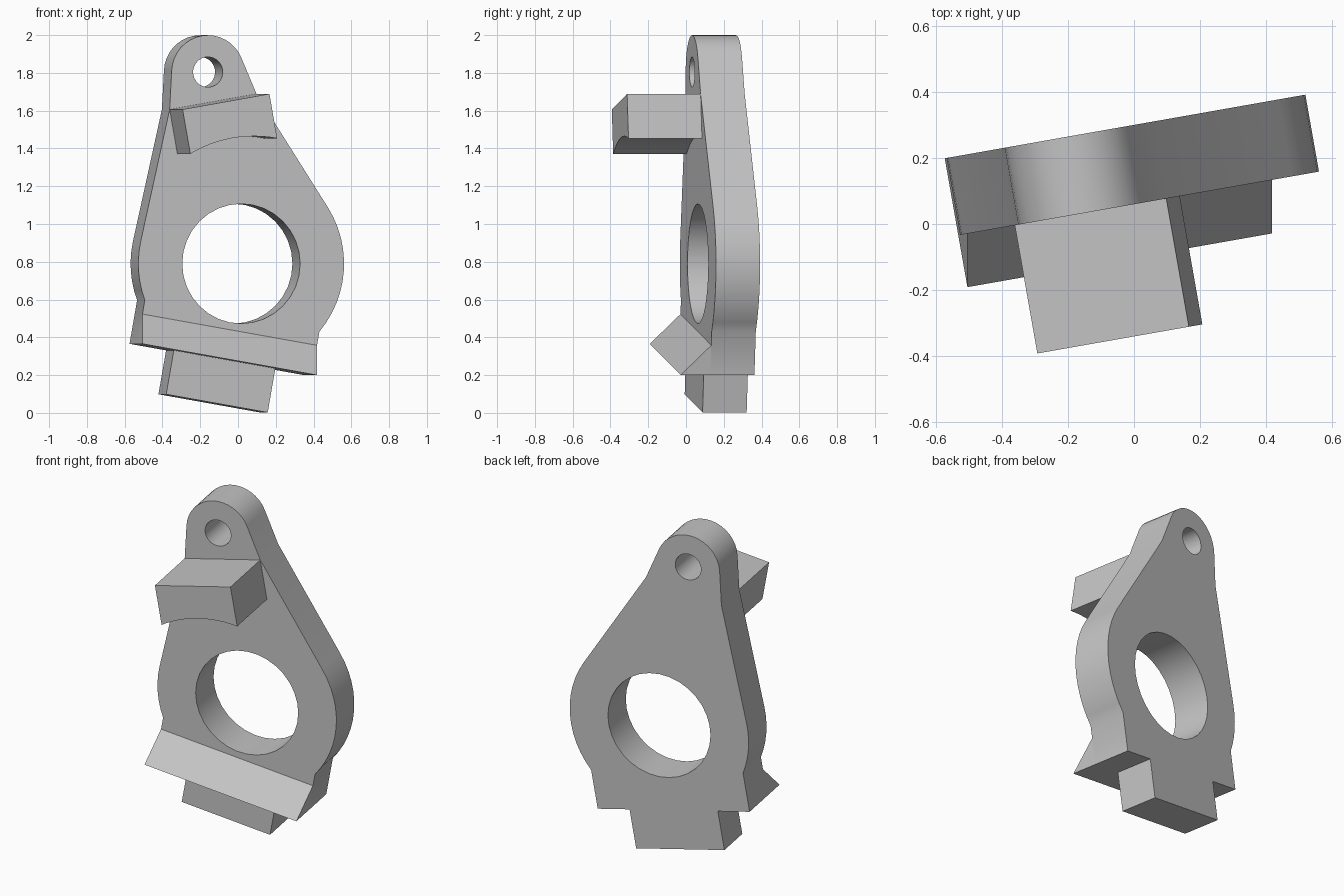
import bpy, bmesh
from math import radians, cos, sin, acos, atan2, hypot, pi, sqrt
from mathutils import Matrix, Vector

if "Cube" in bpy.data.objects:
    bpy.data.objects.remove(bpy.data.objects["Cube"])

TILT = radians(10)
BIG_R, BIG_HOLE = 0.553, 0.317
EYE_Y, EYE_R, EYE_HOLE = 1.03, 0.195, 0.08
THICK = 0.237

grey = bpy.data.materials.new("plain grey")
grey.use_nodes = True
colour = (0.55, 0.55, 0.55, 1)
grey.diffuse_color = colour
grey.node_tree.nodes["Principled BSDF"].inputs["Base Color"].default_value = colour

# Plate frame: x across, y up, z out of the front face
plate_frame = (Matrix.Translation((0.017, 0.063, 0.79))
               @ Matrix.Rotation(TILT, 4, 'Z') @ Matrix.Rotation(pi / 2, 4, 'X'))
upper_frame = Matrix.Rotation(TILT, 4, 'Z')
lower_frame = Matrix.Rotation(-TILT, 4, 'Z')


def turn(frame, pts):
    return [(frame @ Vector((x, y, 0))).to_2d() for x, y in pts]


def arc(r, a, b, n, cy=0.0):
    return [(r * cos(a + (b - a) * i / n), cy + r * sin(a + (b - a) * i / n))
            for i in range(n + 1)]


def circle(r, n, cy=0.0):
    return arc(r, 0, 2 * pi, n, cy)[:-1]


def solid(name, loops, frame, z0, z1):
    """Extrude a filled outline with holes from z0 to z1."""
    curve = bpy.data.curves.new(name, 'CURVE')
    curve.dimensions = '2D'
    curve.fill_mode = 'BOTH'
    curve.extrude = (z1 - z0) / 2
    for loop in loops:
        spline = curve.splines.new('POLY')
        spline.points.add(len(loop) - 1)
        for point, (x, y) in zip(spline.points, loop):
            point.co = (x, y, 0, 1)
        spline.use_cyclic_u = True
    temp = bpy.data.objects.new(name + "_outline", curve)
    bpy.context.collection.objects.link(temp)
    bpy.context.view_layer.update()
    graph = bpy.context.evaluated_depsgraph_get()
    mesh = bpy.data.meshes.new_from_object(temp.evaluated_get(graph))
    bpy.data.objects.remove(temp)
    bm = bmesh.new()
    bm.from_mesh(mesh)
    bmesh.ops.remove_doubles(bm, verts=bm.verts, dist=1e-4)
    bmesh.ops.translate(bm, verts=bm.verts, vec=(0, 0, (z0 + z1) / 2))
    bmesh.ops.transform(bm, matrix=frame, verts=bm.verts)
    bmesh.ops.recalc_face_normals(bm, faces=bm.faces)
    bm.to_mesh(mesh)
    bm.free()
    mesh.materials.clear()
    mesh.materials.append(grey)
    obj = bpy.data.objects.new(name, mesh)
    bpy.context.collection.objects.link(obj)
    bpy.ops.object.select_all(action='DESELECT')
    obj.select_set(True)
    bpy.context.view_layer.objects.active = obj
    bpy.ops.object.shade_smooth_by_angle(angle=radians(30))
    return obj


# Plate outline: tangents run from the shoulder points to both rounds
sx, sy = 0.237, 0.871
big_a = atan2(sy, sx) - acos(BIG_R / hypot(sx, sy))
eye_a = atan2(sy - EYE_Y, sx) + acos(EYE_R / hypot(sx, sy - EYE_Y))
foot_x, foot_y, toe_x, toe_y = 0.4765, -0.515, 0.277, -0.751
low_a = atan2(-sqrt(BIG_R ** 2 - foot_x ** 2), foot_x)

right_foot = [(toe_x, toe_y), (toe_x, foot_y), (foot_x, foot_y)]
left_foot = [(-x, y) for x, y in reversed(right_foot)]
outline = (turn(lower_frame, right_foot)
           + arc(BIG_R, low_a - TILT, big_a + TILT, 12)
           + turn(upper_frame, [(sx, sy)] + arc(EYE_R, eye_a, pi - eye_a, 16, EYE_Y)
                  + [(-sx, sy)])
           + arc(BIG_R, pi - big_a + TILT, pi - low_a - TILT, 6)
           + turn(lower_frame, left_foot))
holes = [circle(BIG_HOLE, 32), turn(upper_frame, circle(EYE_HOLE, 24, EYE_Y))]
solid("plate", [outline] + holes, plate_frame, -THICK, 0)

# Upper block with a hollowed underside concentric with the large hole
hollow_r = 0.675
end = acos(sx / hollow_r)
block = [(sx, sy), (-sx, sy)] + arc(hollow_r, pi - end, end, 12)
solid("upper_block", [block], plate_frame @ upper_frame, 0, 0.395)

# Sloped ledge across the foot: triangular section swept sideways
size = 0.16
section = [(0, foot_y), (size, foot_y), (0, foot_y + size)]
sideways = Matrix(((0, 0, -1, 0), (0, 1, 0, 0), (1, 0, 0, 0), (0, 0, 0, 1)))
solid("sloped_ledge", [section], plate_frame @ lower_frame @ sideways, -foot_x, foot_x)
